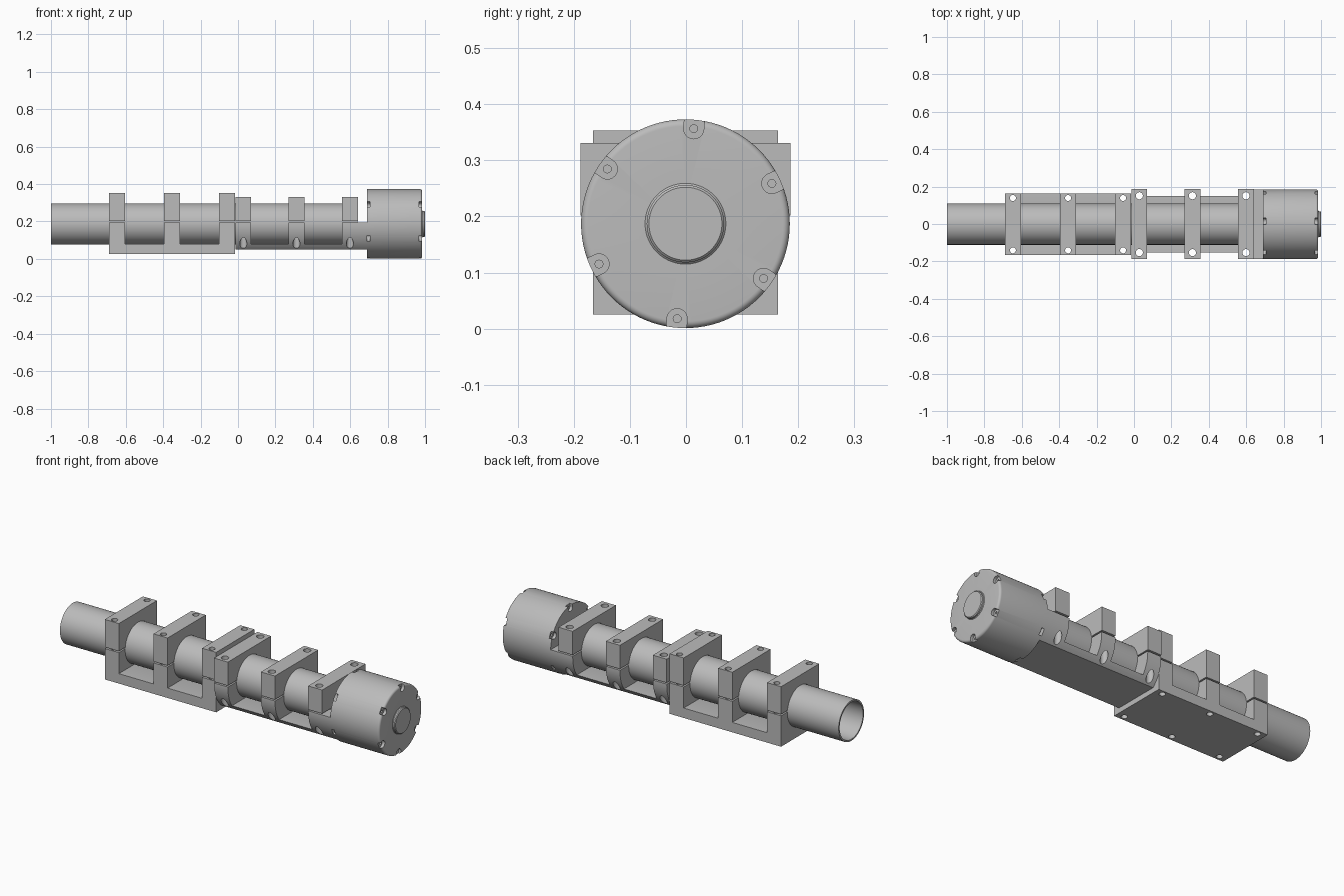
import bpy, bmesh
from math import cos, sin, pi, radians
from mathutils import Matrix, Vector

if "Cube" in bpy.data.objects:
    bpy.data.objects.remove(bpy.data.objects["Cube"], do_unlink=True)

AY, AZ = -0.001, 0.187          # common axis of tube and motor
R_TUBE, R_MOTOR = 0.11, 0.186
SPLIT_LOW, SPLIT_HIGH = 0.194, 0.202

metal = bpy.data.materials.new("grey metal")
metal.use_nodes = True
GREY = (0.5, 0.5, 0.5, 1)
metal.diffuse_color = GREY
metal.node_tree.nodes["Principled BSDF"].inputs["Base Color"].default_value = GREY


def make_object(name, bm):
    bmesh.ops.recalc_face_normals(bm, faces=bm.faces)
    mesh = bpy.data.meshes.new(name)
    bm.to_mesh(mesh)
    bm.free()
    mesh.materials.append(metal)
    obj = bpy.data.objects.new(name, mesh)
    bpy.context.collection.objects.link(obj)
    return obj


def box(name, x, y, z):
    bm = bmesh.new()
    size = [b - a for a, b in (x, y, z)]
    mid = [(a + b) / 2 for a, b in (x, y, z)]
    bmesh.ops.create_cube(bm, size=1, matrix=Matrix.Translation(mid) @ Matrix.Diagonal((*size, 1)))
    return make_object(name, bm)


def rod(name, start, end, radius, sides=32):
    """Solid cylinder between two points."""
    start, end = Vector(start), Vector(end)
    way = end - start
    turn = way.to_track_quat('Z', 'Y').to_matrix().to_4x4()
    bm = bmesh.new()
    bmesh.ops.create_cone(bm, cap_ends=True, segments=sides, radius1=radius, radius2=radius,
                          depth=way.length, matrix=Matrix.Translation((start + end) / 2) @ turn)
    return make_object(name, bm)


def lathe(name, profile, closed=False, sides=96):
    """Spin an (x, radius) profile around the main axis."""
    bm = bmesh.new()
    verts = [bm.verts.new((x, AY, AZ + r)) for x, r in profile]
    pairs = list(zip(verts, verts[1:])) + ([(verts[-1], verts[0])] if closed else [])
    edges = [bm.edges.new(p) for p in pairs]
    bmesh.ops.spin(bm, geom=verts + edges, cent=(0, AY, AZ), axis=(1, 0, 0),
                   angle=2 * pi, steps=sides)
    bmesh.ops.remove_doubles(bm, verts=bm.verts, dist=1e-5)
    return make_object(name, bm)


def activate(obj):
    bpy.ops.object.select_all(action='DESELECT')
    obj.select_set(True)
    bpy.context.view_layer.objects.active = obj


def carve(obj, cutters, operation='DIFFERENCE'):
    activate(obj)
    for cutter in cutters:
        mod = obj.modifiers.new("cut", 'BOOLEAN')
        mod.operation, mod.solver, mod.object = operation, 'EXACT', cutter
        bpy.ops.object.modifier_apply(modifier=mod.name)
        bpy.data.objects.remove(cutter, do_unlink=True)


def smooth(obj):
    activate(obj)
    bpy.ops.object.shade_smooth_by_angle(angle=radians(30))


def bore(x0, x1):
    return rod("bore_cutter", (x0, AY, AZ), (x1, AY, AZ), R_TUBE + 0.0005, 96)


def bolt_holes(spans, offset, radius):
    return [rod("hole_cutter", ((a + b) / 2, AY + s * offset, -0.1),
                ((a + b) / 2, AY + s * offset, 0.5), radius)
            for a, b in spans for s in (-1, 1)]


def gaps(spans):
    """Open space between neighbouring saddles, down to the floor plate."""
    return [box("gap_cutter", (a[1], b[0]), (-0.4, 0.4), (0.079, 0.4))
            for a, b in zip(spans, spans[1:])]


def caps(name, spans, half, top, offset, radius):
    for i, (a, b) in enumerate(spans):
        cap = box(f"{name}_{i + 1}", (a, b), (AY - half, AY + half), (SPLIT_HIGH, top))
        carve(cap, [bore(a - 0.1, b + 0.1)] + bolt_holes([(a, b)], offset, radius))
        smooth(cap)


# Open tube
tube = lathe("tube", [(-1, R_TUBE), (0.64, R_TUBE), (0.64, 0.101), (-1, 0.101)], closed=True)
smooth(tube)

# Square mount with three saddles and clamp caps
SQUARE = [(-0.69, -0.605), (-0.395, -0.31), (-0.101, -0.016)]
mount = box("square_mount", (-0.69, -0.016), (AY - 0.165, AY + 0.165), (0.025, SPLIT_LOW))
carve(mount, gaps(SQUARE) + [bore(-0.8, 0.1)] + bolt_holes(SQUARE, 0.14, 0.016))
smooth(mount)
caps("square_clamp_cap", SQUARE, 0.165, 0.353, 0.14, 0.016)

# Rounded motor cradle with a flat underside, three saddles and clamp caps
ROUND = [(-0.013, 0.07), (0.27, 0.355), (0.556, 0.641)]
cradle = rod("motor_cradle", (-0.013, AY, AZ), (0.69, AY, AZ), R_MOTOR, 96)
carve(cradle, [box("trim", (-0.1, 0.8), (-0.4, 0.4), (0.05, SPLIT_LOW))], 'INTERSECT')
carve(cradle, gaps(ROUND) + [bore(-0.1, 0.641)] + bolt_holes(ROUND, 0.152, 0.019))
smooth(cradle)
caps("round_clamp_cap", ROUND, 0.187, 0.331, 0.152, 0.019)

# Motor housing with a filleted end and a raised boss
LEFT, RIGHT, FILLET = 0.69, 0.985, 0.012
fillet = [(RIGHT - FILLET + FILLET * sin(t * pi / 12), R_MOTOR - FILLET + FILLET * cos(t * pi / 12))
          for t in range(7)]
profile = [(LEFT, 0), (LEFT, R_MOTOR)] + fillet + [
    (RIGHT, 0.072), (RIGHT + 0.003, 0.069), (0.996, 0.069), (1, 0.065), (1, 0)]
motor = lathe("motor_housing", profile)

# Screw pockets around both ends
cutters = []
for k in range(6):
    angle = radians(85 + 60 * k)
    out = Vector((0, cos(angle), sin(angle)))
    centre = Vector((0, AY, AZ)) + out * 0.170
    for face, inward in ((RIGHT, -1), (LEFT, 1)):
        ends = [Vector((face + d * inward, 0, 0)) + centre for d in (-0.05, 0.016)]
        cutters.append(rod("pocket_cutter", *ends, 0.018))
        slot = box("slot_cutter", (-0.05, 0.016), (0, 0.05), (-0.018, 0.018))
        slot.data.transform(Matrix.Translation(centre + Vector((face, 0, 0)))
                            @ Matrix.Rotation(angle, 4, 'X') @ Matrix.Diagonal((inward, 1, 1, 1)))
        if inward < 0:
            slot.data.flip_normals()
        cutters.append(slot)
        cutters.append(rod("screw_hole_cutter", ends[0], ends[1] + Vector((0.012 * inward, 0, 0)), 0.007, 16))
carve(motor, cutters)
smooth(motor)
